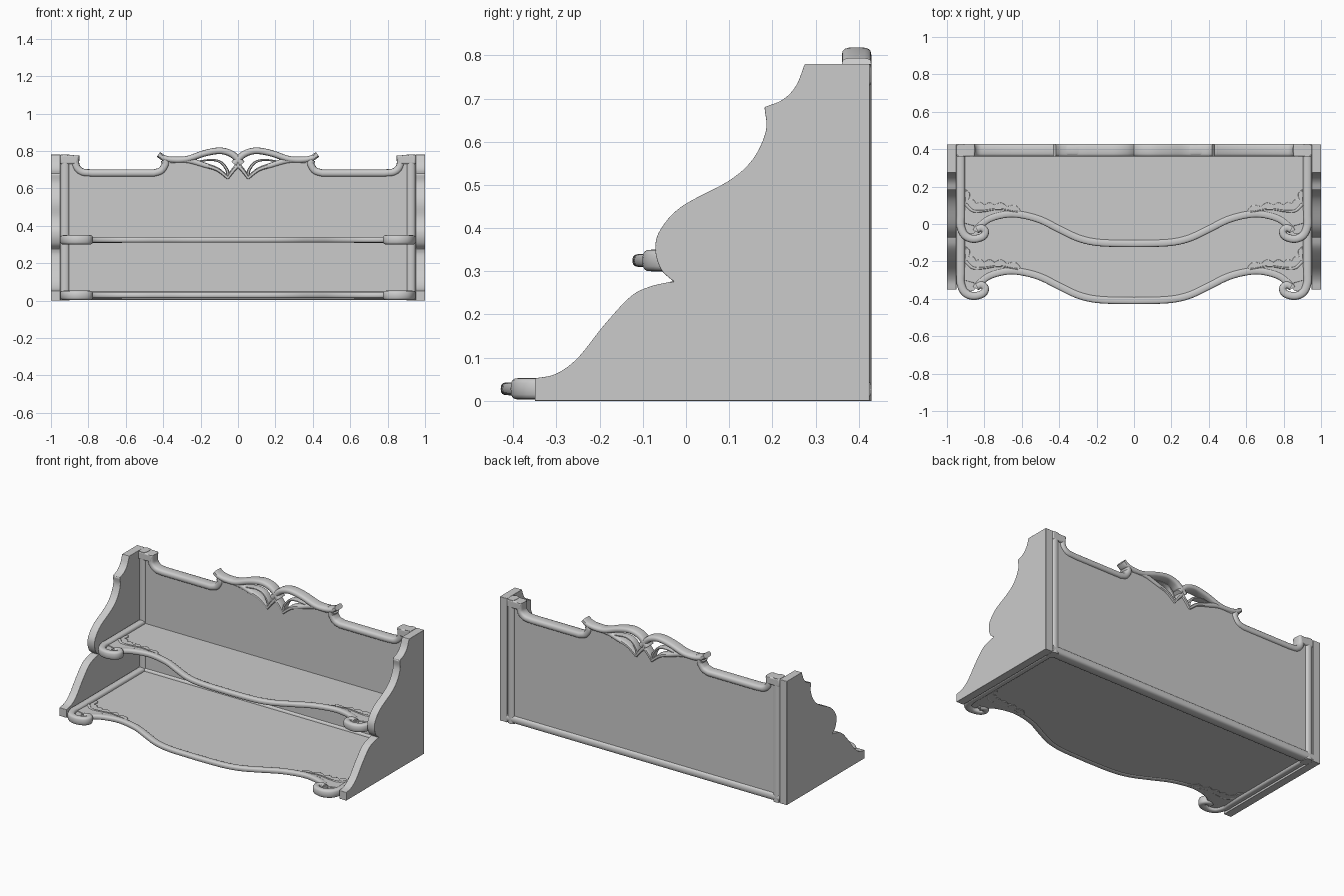
import bpy, bmesh, math
from mathutils import Vector

if "Cube" in bpy.data.objects:
    bpy.data.objects.remove(bpy.data.objects["Cube"])

# ---------- helpers ----------
def smooth(pts, n=6):
    """Catmull-Rom curve through 2D points."""
    p = [Vector(q) for q in pts]
    p = [2 * p[0] - p[1]] + p + [2 * p[-1] - p[-2]]
    out = []
    for i in range(1, len(p) - 2):
        a, b, c, d = p[i - 1:i + 3]
        for k in range(n):
            t = k / n
            out.append(0.5 * (2 * b + (c - a) * t + (2 * a - 5 * b + 4 * c - d) * t ** 2
                              + (3 * b - a - 3 * c + d) * t ** 3))
    return out + [p[-2]]

MAP = {'xy': lambda u, v, w: (u, v, w),
       'xz': lambda u, v, w: (u, w, v),
       'yz': lambda u, v, w: (w, u, v)}

def finish(bm, name, bevel=0, mirror=True):
    bmesh.ops.recalc_face_normals(bm, faces=bm.faces)
    me = bpy.data.meshes.new(name)
    bm.to_mesh(me)
    bm.free()
    ob = bpy.data.objects.new(name, me)
    bpy.context.collection.objects.link(ob)
    bpy.ops.object.select_all(action='DESELECT')
    bpy.context.view_layer.objects.active = ob
    ob.select_set(True)
    bpy.ops.object.shade_smooth_by_angle(angle=math.radians(40))
    if bevel:
        b = ob.modifiers.new("bevel", 'BEVEL')
        b.width, b.segments, b.limit_method = bevel, 3, 'ANGLE'
        b.angle_limit = math.radians(40)
    if mirror:
        ob.modifiers.new("mirror", 'MIRROR')
    return ob

def plate(name, plane, pts, w0, w1, **kw):
    """Flat outline extruded from w0 to w1."""
    bm = bmesh.new()
    lo = [bm.verts.new(MAP[plane](p[0], p[1], w0)) for p in pts]
    hi = [bm.verts.new(MAP[plane](p[0], p[1], w1)) for p in pts]
    bm.faces.new(lo)
    bm.faces.new(hi)
    for i in range(len(pts)):
        j = (i + 1) % len(pts)
        bm.faces.new((lo[i], lo[j], hi[j], hi[i]))
    return finish(bm, name, **kw)

def strip(name, plane, pts, half, depth, w, taper=(1, 1), mirror=True):
    """Rounded moulding swept along a flat path."""
    bm, rings, n = bmesh.new(), [], 16
    pts = [Vector(p) for p in pts]
    for i, p in enumerate(pts):
        d = (pts[min(i + 1, len(pts) - 1)] - pts[max(i - 1, 0)]).normalized()
        nrm = Vector((-d.y, d.x))
        t = i / (len(pts) - 1)
        h = half * (taper[0] * (1 - t) + taper[1] * t)
        ring = []
        for k in range(n):
            a = 2 * math.pi * k / n
            c, s = math.cos(a), math.sin(a)
            q = p + nrm * h * math.copysign(abs(c) ** 0.65, c)
            ring.append(bm.verts.new(MAP[plane](q.x, q.y, w + depth * math.copysign(abs(s) ** 0.65, s))))
        rings.append(ring)
    for r, q in zip(rings, rings[1:]):
        for k in range(n):
            bm.faces.new((r[k], r[(k + 1) % n], q[(k + 1) % n], q[k]))
    bm.faces.new(rings[0])
    bm.faces.new(rings[-1])
    return finish(bm, name, mirror=mirror)

# ---------- side panels ----------
lower = smooth([(-.35, .052), (-.30, .063), (-.25, .10), (-.19, .175), (-.13, .24), (-.085, .264), (-.03, .277)])
belly = smooth([(-.03, .277), (-.058, .305), (-.071, .35), (-.06, .395), (-.01, .45), (.10, .51),
                (.155, .56), (.185, .625), (.182, .678)])
ear = smooth([(.182, .68), (.225, .698), (.255, .73), (.275, .78)])
side = [(.425, 0), (-.35, 0)] + lower + belly[1:] + ear + [(.425, .78)]
plate("side_panel", 'yz', side, .95, 1.0, bevel=.012)

# ---------- back panel and frame ----------
YB, DB = .395, .034
rail = (smooth([(-.868, .775), (-.866, .72), (-.835, .688), (-.78, .681)])
        + smooth([(-.45, .681), (-.41, .695), (-.388, .73), (-.395, .752)]))
low_strand = smooth([(-.27, .752), (-.18, .728), (-.11, .70), (-.053, .668)])
back = [(-.93, .02), (-.93, .76), (-.87, .76)] + rail[1:] + low_strand + [(0, .725)]
back += [(-p[0], p[1]) for p in reversed(back[:-1])]
plate("back_panel", 'xz', back, .372, .416, mirror=False)
strip("back_stile", 'xz', [(-.925, 0), (-.925, .78)], .025, DB, YB)
strip("back_bottom_rail", 'xz', [(-.95, .027), (.95, .027)], .025, DB, YB, mirror=False)
strip("back_top_rail", 'xz', rail, .02, DB, YB)
plate("back_corner_block", 'xz', [(-.95, .73), (-.86, .73), (-.85, .776), (-.95, .78)],
      YB - DB, YB + DB, bevel=.008)

# ---------- crest ----------
strip("crest_upper_strand", 'xz',
      smooth([(-.425, .782), (-.395, .762), (-.34, .752), (-.27, .757), (-.18, .787), (-.10, .801),
              (-.04, .787), (0, .755), (.02, .73)]), .019, DB, YB, taper=(.8, 1.0))
strip("crest_lower_strand", 'xz', smooth([(-.36, .752)] + [(-.27, .75), (-.18, .724), (-.11, .70), (-.053, .655)]),
      .019, DB * .9, YB, taper=(1, .5))
strip("crest_heart_strand", 'xz', smooth([(-.056, .653), (-.03, .69), (.0, .728), (.0, .77)]),
      .016, DB * .9, YB, taper=(.5, 1.2))
strip("crest_inner_leaf", 'xz', smooth([(-.21, .745), (-.14, .752), (-.09, .738), (-.06, .70), (-.053, .67)]),
      .01, DB * .7, YB, taper=(.4, 1))

# ---------- shelves ----------
front = smooth([(0, -.41), (-.18, -.405), (-.29, -.383), (-.395, -.335), (-.50, -.283), (-.60, -.256),
                (-.68, -.252), (-.77, -.275), (-.825, -.315), (-.845, -.345)])
scroll = smooth([(-.927, -.26), (-.927, -.315), (-.905, -.365), (-.86, -.385), (-.81, -.373),
                 (-.795, -.345), (-.815, -.325), (-.84, -.335)])
# scalloped acanthus leaf along the front corner
leaf = []
lobes = [(-.90, -.12), (-.885, -.175), (-.845, -.197), (-.80, -.205), (-.745, -.205), (-.68, -.212), (-.60, -.245)]
for a, b in zip(lobes, lobes[1:]):
    a, b = Vector(a), Vector(b)
    d = b - a
    bump = Vector((-d.y, d.x)) * .28
    leaf += [a + d * t + bump * math.sin(math.pi * t) for t in (0, .25, .5, .75)]
leaf += [(-.60, -.25), (-.70, -.245), (-.78, -.275), (-.84, -.32), (-.91, -.30)]
vein = smooth([(-.90, -.20), (-.86, -.235), (-.80, -.235), (-.72, -.225), (-.62, -.243)])

for label, dy, dz in (("lower", 0, 0), ("upper", .305, .297)):
    def mv(pts):
        return [(p[0], p[1] + dy) for p in pts]
    z = .028 + dz
    half = mv(front[:-4] + [Vector((-.86, -.36)), Vector((-.90, -.35)), Vector((-.925, -.31))]) + [(-.93, .385)]
    board = half + [(-p[0], p[1]) for p in reversed(half[1:])]
    plate(label + "_shelf_board", 'xy', board, z - .011, z + .006, mirror=False)
    strip(label + "_shelf_front_edge", 'xy', mv(front), .019, .015, z)
    strip(label + "_shelf_side_rail", 'xy', mv([(-.927, -.27)]) + [(-.927, .38)], .023, .025, z)
    strip(label + "_shelf_scroll", 'xy', mv(scroll), .023, .025, z, taper=(1, .8))
    plate(label + "_shelf_leaf", 'xy', mv(leaf), z - .015, z + .011, bevel=.003)
    strip(label + "_shelf_leaf_vein", 'xy', mv(vein), .01, .016, z, taper=(1, .3))
